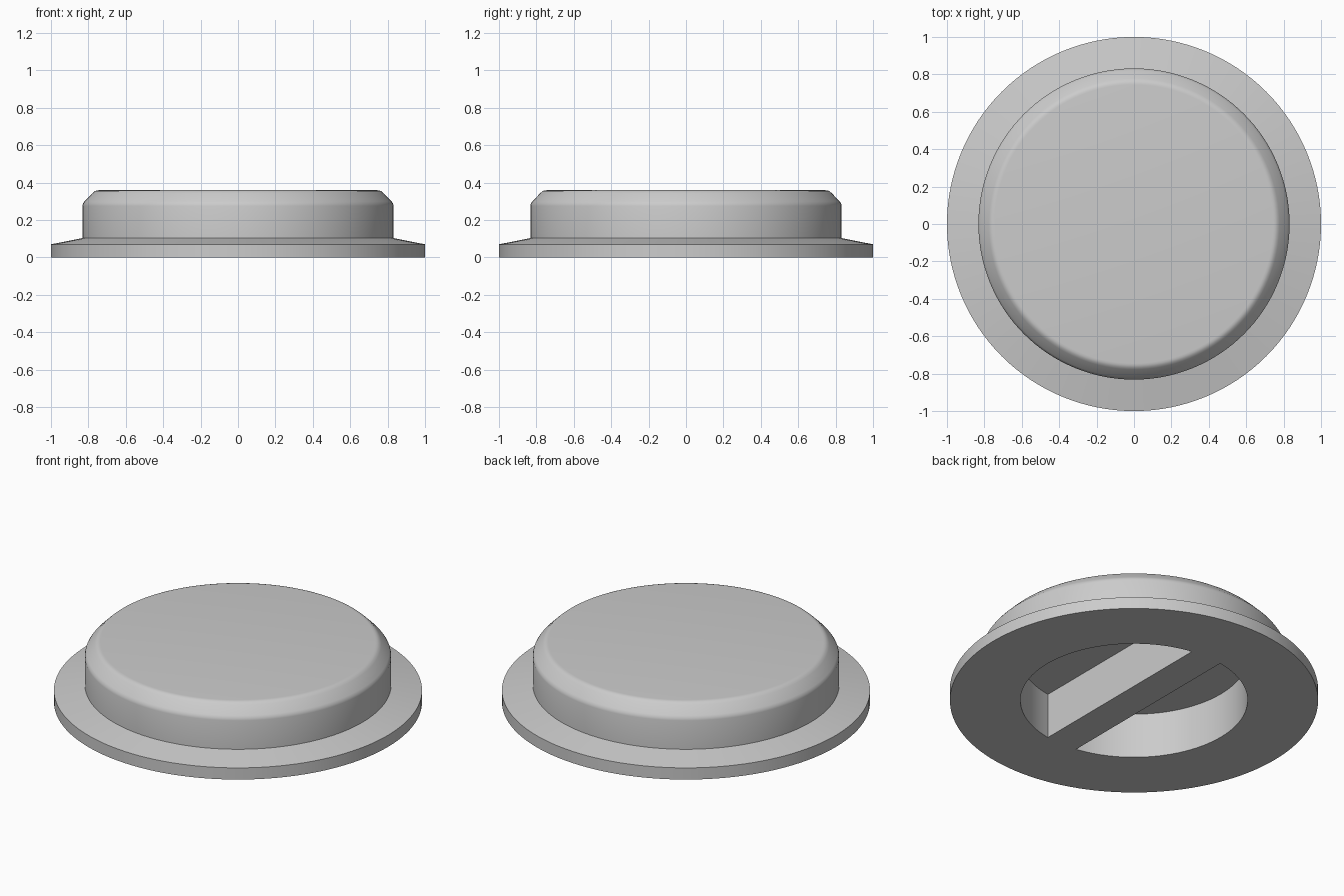
import bpy, bmesh, math
from mathutils import Matrix

cube = bpy.data.objects.get("Cube")
if cube:
    bpy.data.objects.remove(cube, do_unlink=True)

SIDES = 128
RECESS_RADIUS = 0.617
RECESS_DEPTH = 0.27
HALF_GRIP = 0.1

grey = bpy.data.materials.new("plain grey")
grey.use_nodes = True
grey.diffuse_color = (0.6, 0.6, 0.6, 1)
grey.node_tree.nodes["Principled BSDF"].inputs["Base Color"].default_value = (0.6, 0.6, 0.6, 1)


def make_object(name, bm):
    bmesh.ops.recalc_face_normals(bm, faces=bm.faces)
    mesh = bpy.data.meshes.new(name)
    bm.to_mesh(mesh)
    bm.free()
    mesh.materials.append(grey)
    obj = bpy.data.objects.new(name, mesh)
    bpy.context.collection.objects.link(obj)
    return obj


def lathe(name, profile):
    """Closed solid of revolution from (radius, height) rings."""
    bm = bmesh.new()
    rings = []
    for r, z in profile:
        angles = [math.tau * i / SIDES for i in range(SIDES)]
        rings.append([bm.verts.new((r * math.cos(a), r * math.sin(a), z)) for a in angles])
    for low, high in zip(rings, rings[1:]):
        for i in range(SIDES):
            j = (i + 1) % SIDES
            bm.faces.new((low[i], low[j], high[j], high[i]))
    bm.faces.new(rings[0])
    bm.faces.new(rings[-1])
    return make_object(name, bm)


def half_disc(name, turn):
    """Prism with a straight side next to the grip bar and a round outer side."""
    start = -math.acos(HALF_GRIP / RECESS_RADIUS)
    steps = 48
    bm = bmesh.new()
    outline = []
    for i in range(steps + 1):
        a = start * (1 - 2 * i / steps)
        outline.append(bm.verts.new((RECESS_RADIUS * math.cos(a), RECESS_RADIUS * math.sin(a), -0.1)))
    face = bm.faces.new(outline)
    top = bmesh.ops.extrude_face_region(bm, geom=[face])["geom"]
    moved = [v for v in top if isinstance(v, bmesh.types.BMVert)]
    bmesh.ops.translate(bm, verts=moved, vec=(0, 0, RECESS_DEPTH + 0.1))
    bmesh.ops.transform(bm, matrix=Matrix.Rotation(turn, 4, "Z"), verts=bm.verts)
    obj = make_object(name, bm)
    obj.hide_render = True
    return obj


# Flange, raised plug and softened chamfer in one turned body
plug = lathe("plug_body", [
    (1.0, 0), (1.0, 0.07), (0.832, 0.103), (0.832, 0.275),
    (0.829, 0.288), (0.821, 0.3), (0.778, 0.344), (0.767, 0.354),
    (0.755, 0.358), (0.745, 0.359),
])

# Two half-round pockets underneath, leaving a grip bar along y
bpy.context.view_layer.objects.active = plug
plug.select_set(True)
for side, turn in (("left", 0), ("right", math.pi)):
    cutter = half_disc(side + "_pocket_cutter", turn)
    mod = plug.modifiers.new(side + "_pocket", "BOOLEAN")
    mod.operation = "DIFFERENCE"
    mod.solver = "EXACT"
    mod.object = cutter
    bpy.ops.object.modifier_apply(modifier=mod.name)
    bpy.data.objects.remove(cutter, do_unlink=True)

bpy.ops.object.shade_smooth_by_angle(angle=math.radians(35))
